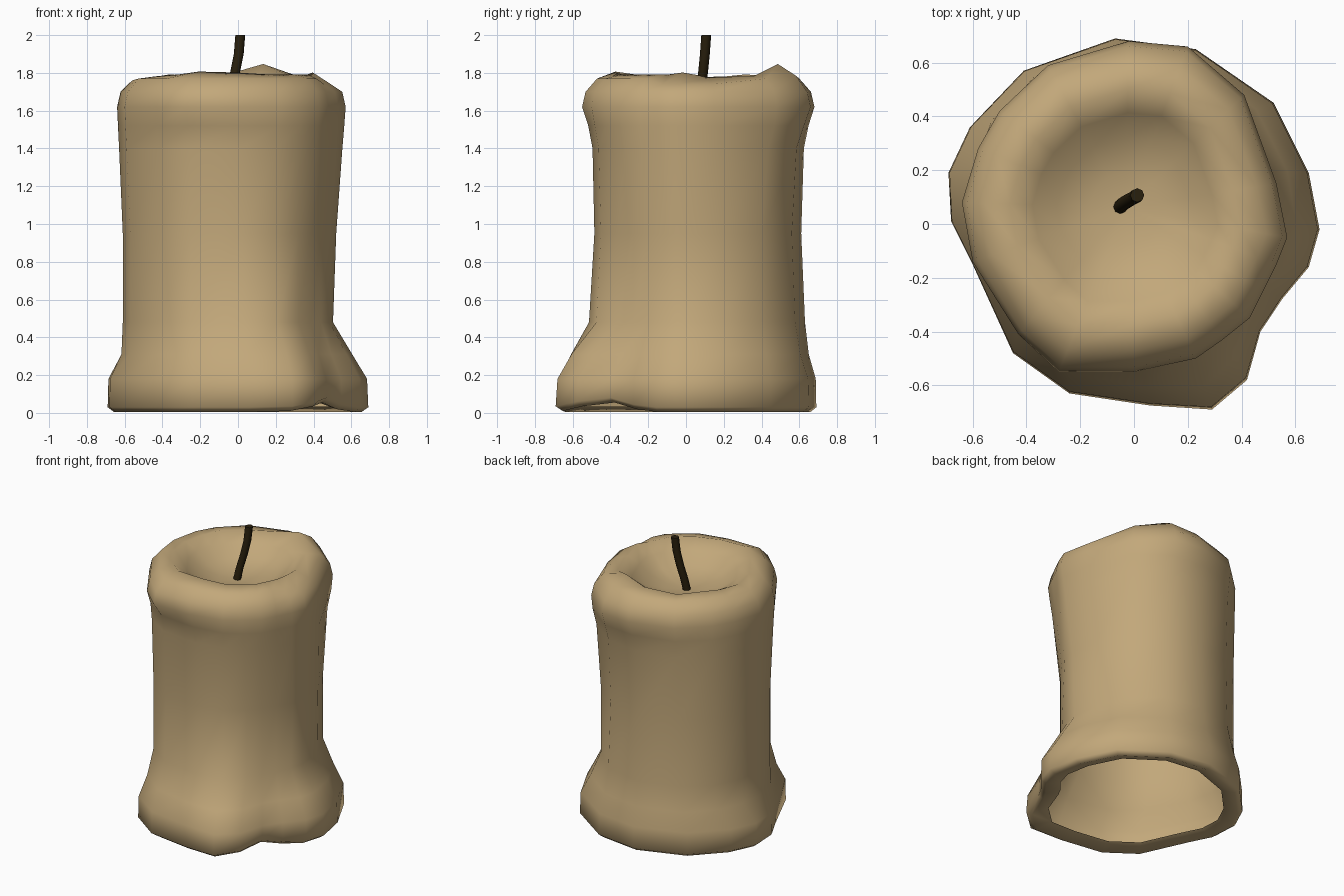
import bpy, bmesh, math
from mathutils import Vector

if "Cube" in bpy.data.objects:
    bpy.data.objects.remove(bpy.data.objects["Cube"])


def material(name, col):
    m = bpy.data.materials.new(name)
    m.diffuse_color = (*col, 1)
    m.use_nodes = True
    m.node_tree.nodes["Principled BSDF"].inputs["Base Color"].default_value = m.diffuse_color
    return m


def finish(name, bm, mat, angle):
    bmesh.ops.recalc_face_normals(bm, faces=bm.faces)
    me = bpy.data.meshes.new(name)
    bm.to_mesh(me)
    bm.free()
    me.materials.append(mat)
    ob = bpy.data.objects.new(name, me)
    bpy.context.collection.objects.link(ob)
    bpy.ops.object.select_all(action='DESELECT')
    ob.select_set(True)
    bpy.context.view_layer.objects.active = ob
    bpy.ops.object.shade_smooth_by_angle(angle=math.radians(angle))


def loft(bm, rings):
    """Skin quads between closed rings of points; returns the vertex rings."""
    vs = [[bm.verts.new(p) for p in r] for r in rings]
    n = len(vs[0])
    for a, b in zip(vs, vs[1:]):
        for i in range(n):
            j = (i + 1) % n
            bm.faces.new((a[i], a[j], b[j], b[i]))
    return vs


wax = material("tan wax", (0.54, 0.39, 0.195))
char = material("charred wick brown", (0.022, 0.014, 0.004))

# Plan outlines of the puddled base, the waist and the swollen rim (matching columns)
BASE = [(.69, -.02), (.65, .19), (.52, .45), (.23, .65), (-.07, .69), (-.41, .57),
        (-.61, .36), (-.69, .19), (-.68, .01), (-.60, -.15), (-.45, -.48), (-.24, -.63),
        (.06, -.675), (.29, -.69), (.42, -.58), (.47, -.40), (.55, -.28), (.65, -.16)]
WAIST = [(.52, 0), (.49, .2), (.39, .4), (.2, .56), (-.05, .61), (-.32, .54),
         (-.5, .4), (-.59, .22), (-.61, .05), (-.57, -.13), (-.42, -.35), (-.25, -.455),
         (.02, -.485), (.2, -.45), (.32, -.36), (.385, -.28), (.44, -.2), (.5, -.1)]
RIM = [(.57, -.05), (.53, .15), (.41, .48), (.2, .66), (-.02, .68), (-.32, .59),
       (-.5, .42), (-.58, .28), (-.64, .08), (-.6, -.14), (-.43, -.41), (-.28, -.55),
       (0, -.55), (.23, -.5), (.33, -.43), (.43, -.35), (.48, -.25), (.53, -.15)]
NOTCH = {13: .005, 14: .03, 15: .05, 16: .015}         # lifted base edge between the lobes
CREST = {0: .01, 1: -.015, 2: -.01, 3: .055, 4: .01, 5: -.01, 7: -.01, 8: -.015,
         9: -.01, 11: .015, 12: .01}                   # uneven lip
SHOULDER = {0: -.03, 1: -.03, 3: .015, 17: -.03, 8: -.01}
DRIP = {10: .4, 11: .5, 12: .35, 13: .2, 3: .2, 4: .3, 5: .2}   # crease under the lip
UPPER = {10: .4, 11: .5, 12: .5, 13: .4, 14: .2, 2: .2, 3: .4, 4: .45, 5: .35}
FOOT = {6: -.25, 7: -.4, 8: -.4, 9: -.35, 10: -.1, 11: .05, 12: .15, 13: .15, 14: .1}
KNEE = {0: -.1, 1: -.05, 17: -.1, 11: .1, 12: .15, 13: .1, 3: .2, 4: .25, 5: .1}
MID = Vector((-.03, .06))


def ring(a, b, t, scale, z, lift={}, dent={}):
    out = []
    for i, (p, q) in enumerate(zip(a, b)):
        v = Vector(p).lerp(Vector(q), t - dent.get(i, 0))
        v = MID + (v - MID) * scale
        out.append((v.x, v.y, z + lift.get(i, 0)))
    return out


rings = [
    ring(BASE, WAIST, 0, .81, .035, NOTCH),
    ring(BASE, WAIST, 0, .95, .005, NOTCH),
    ring(BASE, WAIST, 0, 1, .03, NOTCH),
    ring(BASE, WAIST, .04, 1, .18),
    ring(BASE, WAIST, .5, 1, .31, {}, FOOT),
    ring(BASE, WAIST, 1, 1, .48, {}, KNEE),
    ring(WAIST, RIM, 0, 1, .95),
    ring(WAIST, RIM, .65, 1, 1.4, {}, UPPER),
    ring(WAIST, RIM, .85, 1, 1.52, {}, DRIP),
    ring(WAIST, RIM, 1, 1, 1.62),
    ring(WAIST, RIM, 1, .97, 1.7),
    ring(WAIST, RIM, 1, .87, 1.77, SHOULDER),
    ring(WAIST, RIM, 1, .71, 1.792, CREST),
    ring(WAIST, RIM, 1, .57, 1.735),
    ring(WAIST, RIM, 1, .42, 1.67),
    ring(WAIST, RIM, 1, .22, 1.635),
]

# Candle body: open underneath, with a melted bowl at the top
bm = bmesh.new()
last = loft(bm, rings)[-1]
centre = bm.verts.new((MID.x, MID.y, 1.625))
for i in range(len(last)):
    bm.faces.new((last[i], last[(i + 1) % len(last)], centre))
finish("candle_body", bm, wax, 180)

# Wick: a slightly bent tube leaning right and back
path = [Vector(p) for p in ((-.055, .06, 1.6), (-.04, .075, 1.7), (-.016, .09, 1.8),
                            (.004, .1, 1.9), (.012, .107, 2.0))]
bm = bmesh.new()
tube = [[p + Vector((.026 * math.cos(k * math.tau / 8), .026 * math.sin(k * math.tau / 8), 0))
         for k in range(8)] for p in path]
vs = loft(bm, tube)
bm.faces.new(vs[0])
bm.faces.new(vs[-1])
finish("wick", bm, char, 60)
